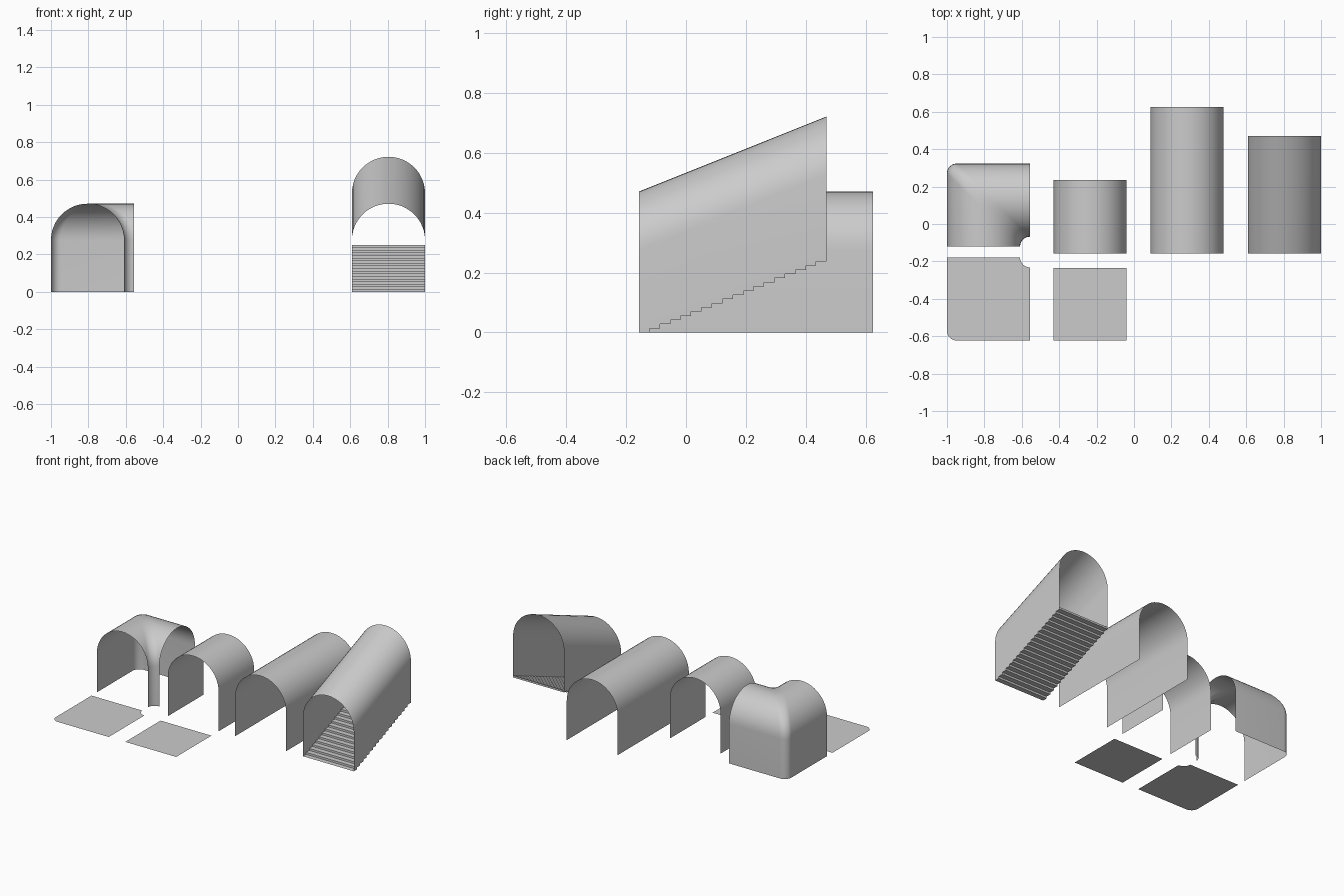
import bpy, bmesh, math

if "Cube" in bpy.data.objects:
    bpy.data.objects.remove(bpy.data.objects["Cube"])

W, H = 0.391, 0.471            # tunnel width and height
R = W / 2                      # vault radius
SPRING = H - R                 # height where the vault begins
FRONT = -0.157                 # common front line of the tunnels
SEG = 24                       # vault segments


def make(name, strips=(), polys=(), flip=False):
    """Build a thin shell from grids of points (strips) and polygons."""
    bm = bmesh.new()
    for rows in strips:
        grid = [[bm.verts.new(p) for p in row] for row in rows]
        for a, b in zip(grid, grid[1:]):
            for i in range(len(a) - 1):
                q = (a[i], a[i + 1], b[i + 1], b[i])
                bm.faces.new(q[::-1] if flip else q)
    for poly in polys:
        bm.faces.new([bm.verts.new(p) for p in poly])
    bmesh.ops.remove_doubles(bm, verts=bm.verts, dist=1e-5)
    me = bpy.data.meshes.new(name)
    bm.to_mesh(me)
    bm.free()
    ob = bpy.data.objects.new(name, me)
    bpy.context.collection.objects.link(ob)
    bpy.ops.object.select_all(action='DESELECT')
    bpy.context.view_layer.objects.active = ob
    ob.select_set(True)
    bpy.ops.object.shade_smooth_by_angle(angle=math.radians(30))
    return ob


def vault():
    """Half circle as (offset across the tunnel, height), right to left."""
    return [(R + R * math.cos(math.pi * i / SEG), SPRING + R * math.sin(math.pi * i / SEG))
            for i in range(SEG + 1)]


ARCH = [(W, 0)] + vault() + [(0, 0)]


# straight tunnels
def straight(name, x0, length):
    rows = [[(x0 + u, y, z) for u, z in ARCH] for y in (FRONT, FRONT + length)]
    make(name, [rows], flip=True)


straight("short_tunnel", -0.43, W)
straight("long_tunnel", 0.088, 2 * W)

# corner tunnel: the arch follows a rounded right-angle path
CX0, CX1, CY0 = -1.0, -0.557, -0.120
FR = CX1 - CX0 - W             # corner fillet radius


def corner_path(d):
    """Plan path at distance d outward from the inner wall."""
    cx, cy = CX1 - d, CY0 + d
    arc = [(cx - FR * math.cos(math.pi / 2 * i / 10), cy + FR * math.sin(math.pi / 2 * i / 10))
           for i in range(11)]
    return [(cx - FR, CY0)] + arc + [(CX1, cy + FR)]


make("corner_tunnel", [[[(x, y, z) for x, y in corner_path(d)] for d, z in ARCH]])

# floor plates
outline = corner_path(W) + corner_path(0)[-2:0:-1]
shift = -0.18 + CY0            # mirrored in front of the corner tunnel
make("corner_floor", polys=[[(x, shift - y, 0) for x, y in outline]])
fx, fy = -0.43, -0.623
make("short_floor", polys=[[(fx, fy, 0), (fx + W, fy, 0), (fx + W, fy + 0.387, 0), (fx, fy + 0.387, 0)]])

# stair tunnel: sloping vault, stepped side walls and steps
SX, STEPS, RUN, RISE = 1.0 - W, 18, 0.627, 0.251
profile = [(FRONT, 0)]
for i in range(STEPS):
    y = FRONT + RUN * (i + 1) / STEPS
    profile += [(y, RISE * i / STEPS), (y, RISE * (i + 1) / STEPS)]
END = FRONT + RUN
roof = [[(SX + u, y, z + dz) for u, z in vault()] for y, dz in ((FRONT, 0), (END, RISE))]
wall = profile + [(END, SPRING + RISE), (FRONT, SPRING)]
make("stair_tunnel", [roof], flip=True,
     polys=[[(SX + W, y, z) for y, z in wall], [(SX, y, z) for y, z in wall[::-1]]])
make("stair_steps", [[[(SX, y, z), (SX + W, y, z)] for y, z in profile]])
